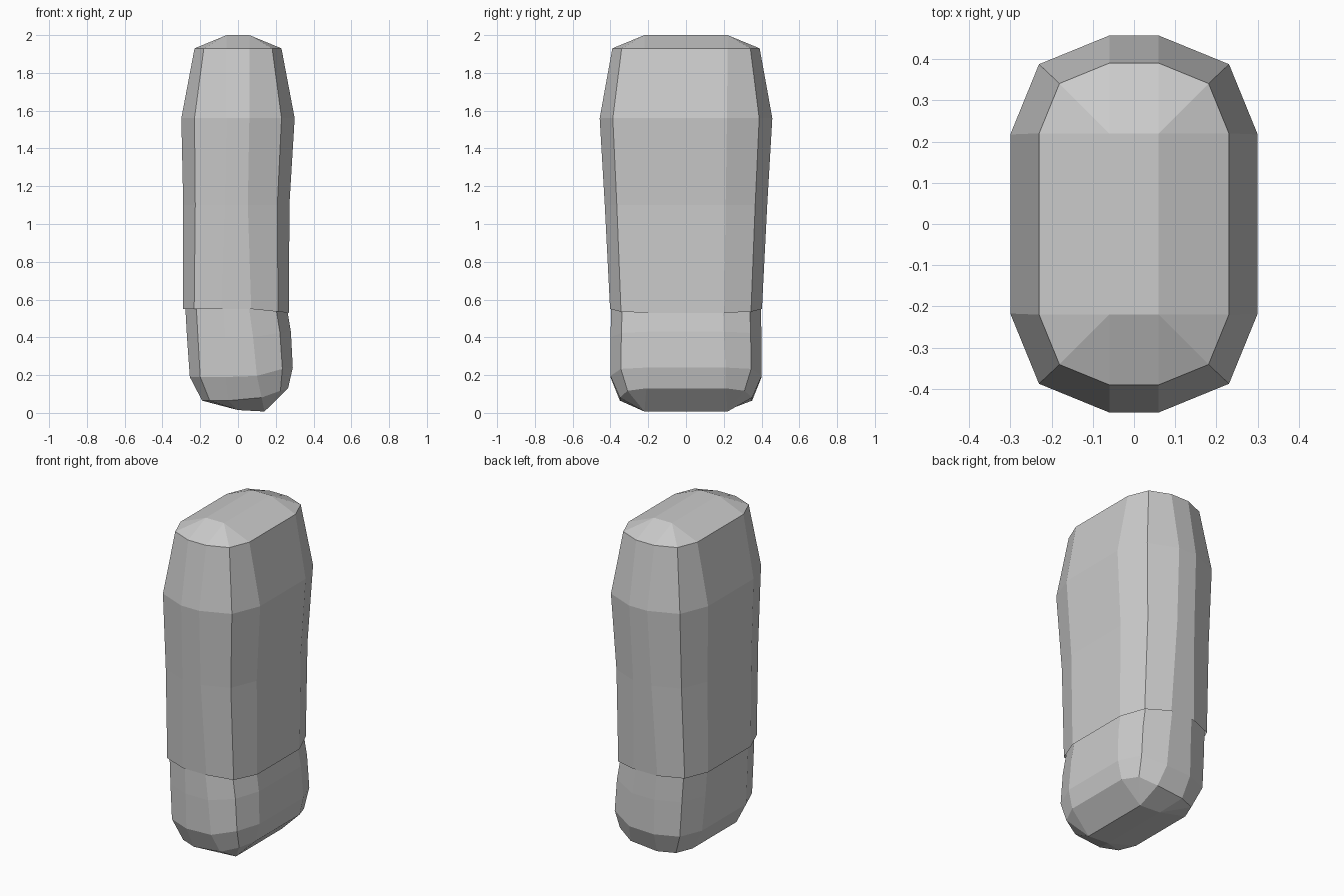
import bpy, bmesh

if "Cube" in bpy.data.objects:
    bpy.data.objects.remove(bpy.data.objects["Cube"])


def ring(x0, x1, hy, zl, zr, r):
    """Twelve-sided rounded rectangle; its +x side can sit at another height."""
    k = 0.29 * r
    offs = [(0, r), (k, k), (r, 0)]
    pts = []
    pts += [(x1 - a, hy - b) for a, b in offs]
    pts += [(x0 + a, hy - b) for a, b in reversed(offs)]
    pts += [(x0 + a, -hy + b) for a, b in offs]
    pts += [(x1 - a, -hy + b) for a, b in reversed(offs)]
    out = []
    for x, y in pts:
        t = min(1, max(0, (x - 0.08) / 0.18))
        out.append((x, y, zl + (zr - zl) * t))
    return out


def loft(name, sections):
    """Skin the sections; the last one is closed with a face."""
    bm = bmesh.new()
    loops = [[bm.verts.new(p) for p in ring(*s)] for s in sections]
    for a, b in zip(loops, loops[1:]):
        for i in range(12):
            j = (i + 1) % 12
            bm.faces.new((a[i], a[j], b[j], b[i]))
    bm.faces.new(loops[-1])
    bmesh.ops.remove_doubles(bm, verts=bm.verts, dist=0.0005)
    bmesh.ops.recalc_face_normals(bm, faces=bm.faces)
    me = bpy.data.meshes.new(name)
    bm.to_mesh(me)
    bm.free()
    ob = bpy.data.objects.new(name, me)
    bpy.context.collection.objects.link(ob)
    return ob


# Long upper segment, bottom to rounded top: x min, x max, half depth, z left, z right, corner
loft("upper_segment", [
    (-0.29, 0.27, 0.402, 0.55, 0.53, 0.20),
    (-0.29, 0.272, 0.43, 1.10, 1.10, 0.22),
    (-0.30, 0.30, 0.457, 1.56, 1.56, 0.24),
    (-0.23, 0.23, 0.39, 1.93, 1.93, 0.17),
    (-0.06, 0.06, 0.22, 2.00, 2.00, 0.0),
])

# Short lower segment, tucked into the upper one, ending in a tilted rounded tip
loft("lower_segment", [
    (-0.28, 0.255, 0.395, 0.58, 0.58, 0.20),
    (-0.27, 0.28, 0.40, 0.40, 0.43, 0.20),
    (-0.255, 0.29, 0.40, 0.19, 0.24, 0.19),
    (-0.19, 0.265, 0.35, 0.065, 0.13, 0.14),
    (0.0, 0.14, 0.22, 0.015, -0.008, 0.0),
])
